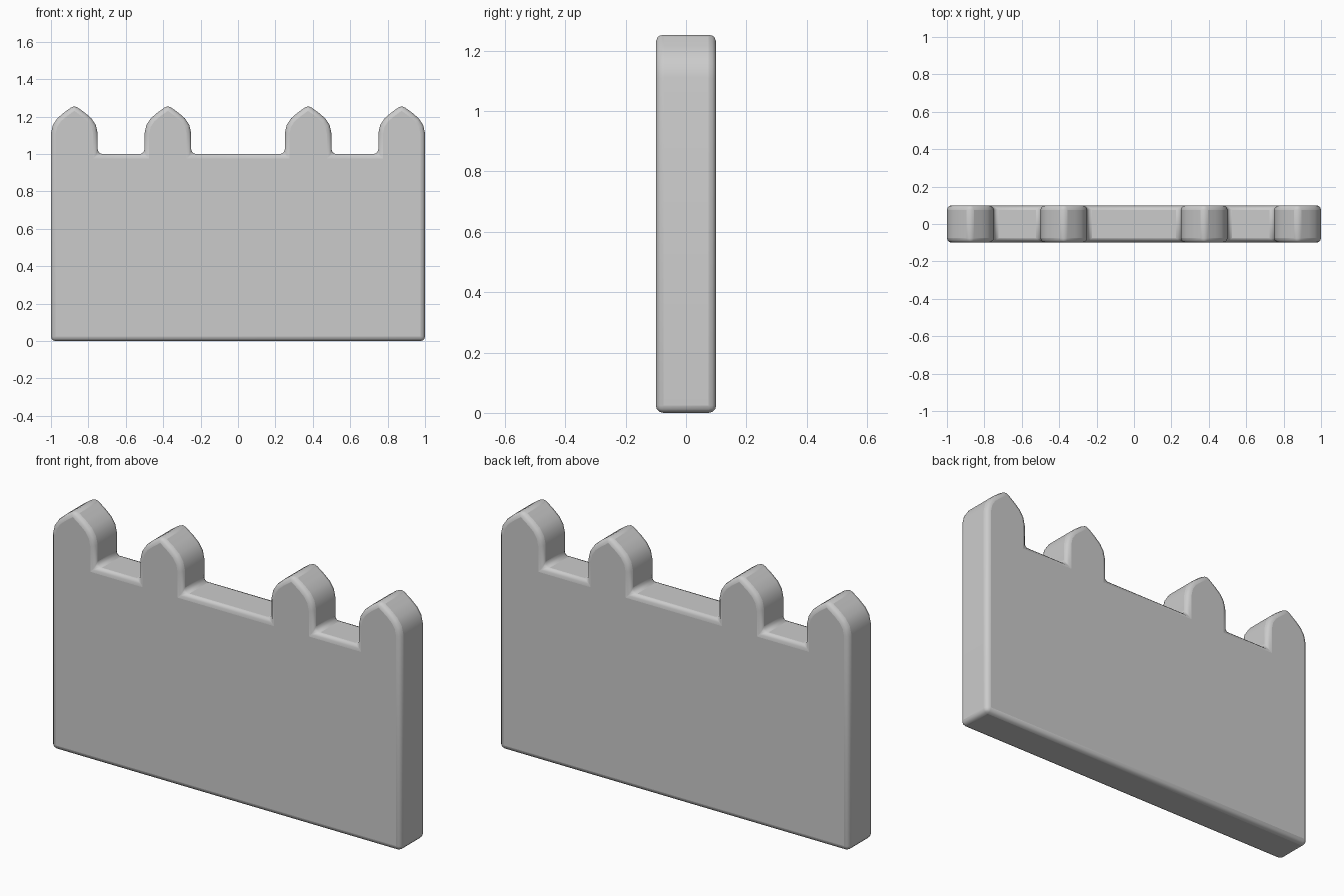
import bpy, bmesh, math

if "Cube" in bpy.data.objects:
    bpy.data.objects.remove(bpy.data.objects["Cube"])

HALF_DEPTH = 0.1

# Half outline of one pointed merlon: offset from its centre, height
ARCH = [(0.125, 1.0), (0.125, 1.11), (0.115, 1.155), (0.092, 1.19), (0.06, 1.218)]
TIP = 1.262

# Wall outline, left to right along the top
outline = [(1, 0), (-1, 0)]
for c in (-0.875, -0.375, 0.375, 0.875):
    left = [(c - dx, z) for dx, z in ARCH]
    right = [(c + dx, z) for dx, z in reversed(ARCH)]
    if c == -0.875:
        left = left[1:]      # outer side runs straight up
    if c == 0.875:
        right = right[:-1]
    outline += left + [(c, TIP)] + right

# Extrude the outline through the wall thickness
bm = bmesh.new()
face = bm.faces.new([bm.verts.new((x, -HALF_DEPTH, z)) for x, z in outline])
ext = bmesh.ops.extrude_face_region(bm, geom=[face])
moved = [g for g in ext["geom"] if isinstance(g, bmesh.types.BMVert)]
bmesh.ops.translate(bm, verts=moved, vec=(0, 2 * HALF_DEPTH, 0))
bmesh.ops.recalc_face_normals(bm, faces=bm.faces)
mesh = bpy.data.meshes.new("battlement_wall")
bm.to_mesh(mesh)
bm.free()
wall = bpy.data.objects.new("battlement_wall", mesh)
bpy.context.collection.objects.link(wall)

# Rounded edges all over
bevel = wall.modifiers.new("rounded_edges", "BEVEL")
bevel.width = 0.025
bevel.segments = 3
bevel.limit_method = "ANGLE"
bevel.angle_limit = math.radians(30)
bevel.use_clamp_overlap = False

bpy.context.view_layer.objects.active = wall
wall.select_set(True)
bpy.ops.object.shade_smooth_by_angle(angle=math.radians(35))
